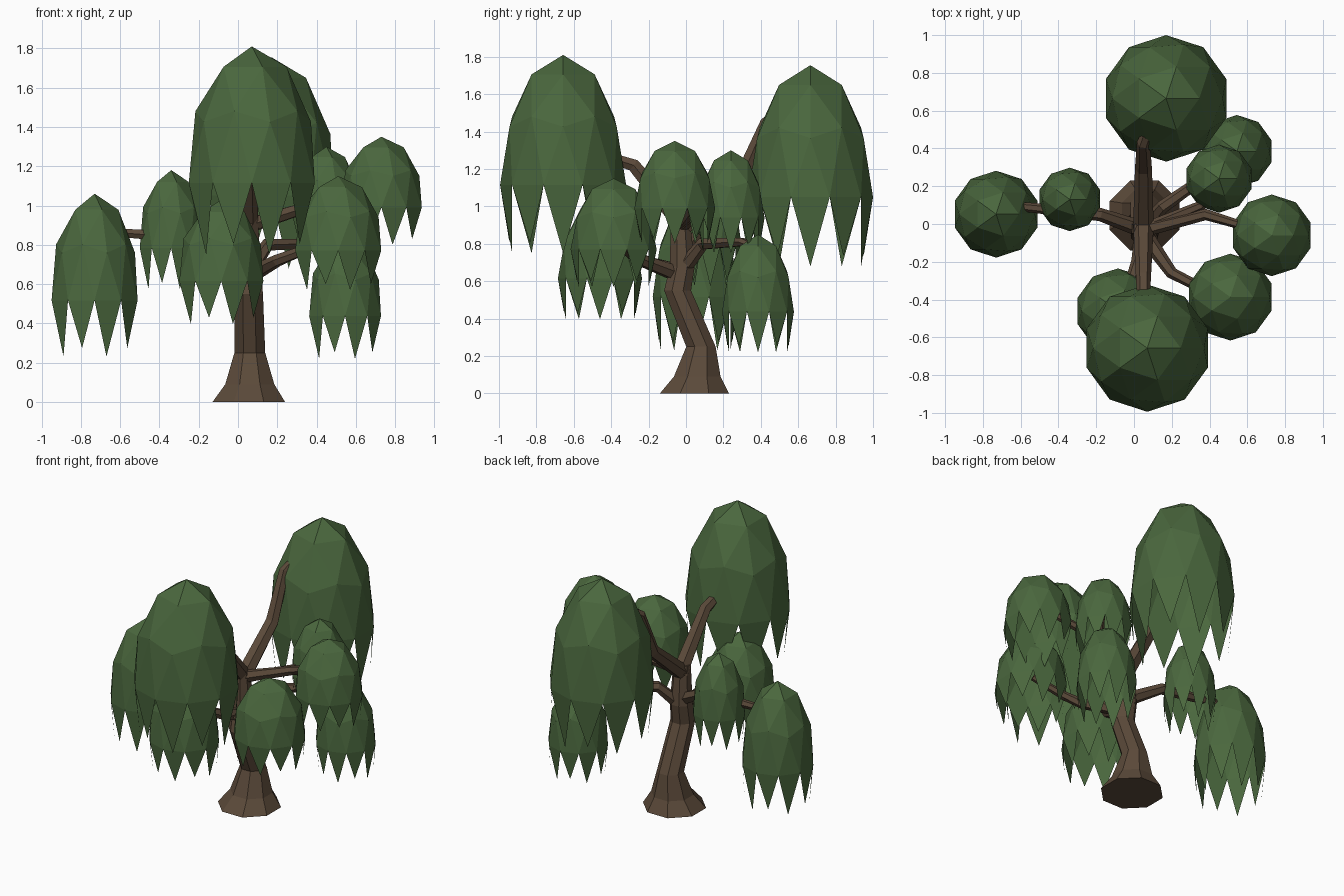
import bpy, bmesh, math
from mathutils import Vector

if "Cube" in bpy.data.objects:
    bpy.data.objects.remove(bpy.data.objects["Cube"])


def material(name, rgb):
    m = bpy.data.materials.new(name)
    m.diffuse_color = (*rgb, 1)
    m.use_nodes = True
    m.node_tree.nodes["Principled BSDF"].inputs["Base Color"].default_value = m.diffuse_color
    return m


BARK = material("brown bark", (0.105, 0.068, 0.042))
LEAF = material("willow green", (0.068, 0.135, 0.047))


def finish(bm, name, mat):
    mesh = bpy.data.meshes.new(name)
    bm.to_mesh(mesh)
    bm.free()
    mesh.materials.append(mat)
    obj = bpy.data.objects.new(name, mesh)
    bpy.context.collection.objects.link(obj)
    return obj


def tube(name, points, sides, level=False):
    """Faceted limb through (x, y, z, radius) points; level keeps rings horizontal."""
    bm = bmesh.new()
    ps = [Vector(p[:3]) for p in points]
    rings = []
    for i, p in enumerate(ps):
        t = (ps[min(i + 1, len(ps) - 1)] - ps[max(i - 1, 0)]).normalized()
        if level:
            t = Vector((0, 0, 1))
        # reference axis chosen so that neighbouring rings never twist
        u = (Vector((1, 0, 0)) if level else Vector((0, 0, 1)))
        u = (u - t * u.dot(t)).normalized()
        v = t.cross(u)
        ring = []
        for k in range(sides):
            a = math.tau * (k + 0.5) / sides
            ring.append(bm.verts.new(p + (u * math.cos(a) + v * math.sin(a)) * points[i][3]))
        rings.append(ring)
    for a, b in zip(rings, rings[1:]):
        for k in range(sides):
            n = (k + 1) % sides
            bm.faces.new((a[k], a[n], b[n], b[k]))
    bm.faces.new(rings[0][::-1])
    bm.faces.new(rings[-1])
    bmesh.ops.recalc_face_normals(bm, faces=bm.faces)
    return finish(bm, name, BARK)


def clump(name, x, y, top, radius, height):
    """Stretched icosphere dome; only the first ring of triangles hangs below as fronds."""
    bm = bmesh.new()
    bmesh.ops.create_icosphere(bm, subdivisions=2, radius=1)
    low = [f for f in bm.faces if f.calc_center_median().z < -0.25]
    bmesh.ops.delete(bm, geom=low, context='FACES')
    bmesh.ops.scale(bm, vec=(radius, radius, height), verts=bm.verts)
    bmesh.ops.translate(bm, vec=(x, y, top - height), verts=bm.verts)
    return finish(bm, name, LEAF)


# Trunk with flared foot and a lean
tube("trunk", [(.055, .045, 0, .2), (.06, .06, .09, .135), (.06, .08, .25, .085),
               (.055, -.045, .55, .078), (.05, -.02, .68, .072),
               (.05, -.03, .94, .055)], 8, True)

# Branches
tube("back_branch", [(.05, -.03, .88, .055), (.05, .295, 1.15, .045), (.05, .43, 1.45, .035),
                     (.08, .5, 1.5, .03)], 6)
tube("front_branch", [(.05, 0, .88, .055), (.05, -.28, 1.22, .04), (.05, -.5, 1.29, .028)], 6)
tube("left_branch", [(.05, -.03, .7, .045), (-.18, .05, .83, .035), (-.58, .09, .86, .025),
                     (-.72, .06, .88, .02)], 6)
tube("left_twig", [(-.2, .06, .83, .025), (-.33, .12, .98, .015)], 6)
tube("right_branch", [(.05, -.03, .9, .04), (.38, .05, 1.0, .03), (.68, -.04, 1.12, .02)], 6)
tube("right_twig", [(.05, -.03, .89, .035), (.36, .1, .99, .026), (.44, .22, 1.08, .018)], 6)
tube("back_right_branch", [(.05, -.03, .65, .045), (.15, .09, .8, .035), (.45, .3, .81, .025),
                           (.53, .37, .78, .018)], 6)
tube("front_right_branch", [(.05, -.05, .64, .045), (.2, -.26, .72, .032), (.3, -.31, .76, .028),
                            (.5, -.38, .85, .02)], 6)
tube("front_left_branch", [(.05, -.03, .65, .045), (.02, -.2, .7, .035), (-.06, -.42, .8, .022)], 6)

# Drooping foliage: x, y, top, radius, dome height
for name, *dims in [
    ("front_foliage", .07, -.657, 1.81, .337, .695),
    ("back_foliage", .17, .665, 1.755, .335, .705),
    ("far_left_foliage", -.73, .052, 1.06, .23, .543),
    ("left_foliage", -.34, .13, 1.18, .168, .397),
    ("back_right_foliage", .545, .385, .85, .192, .413),
    ("right_rear_foliage", .45, .24, 1.30, .18, .36),
    ("right_foliage", .73, -.06, 1.35, .216, .36),
    ("front_right_foliage", .51, -.387, 1.15, .23, .38),
    ("front_left_foliage", -.085, -.46, 1.03, .225, .415),
]:
    clump(name, *dims)
